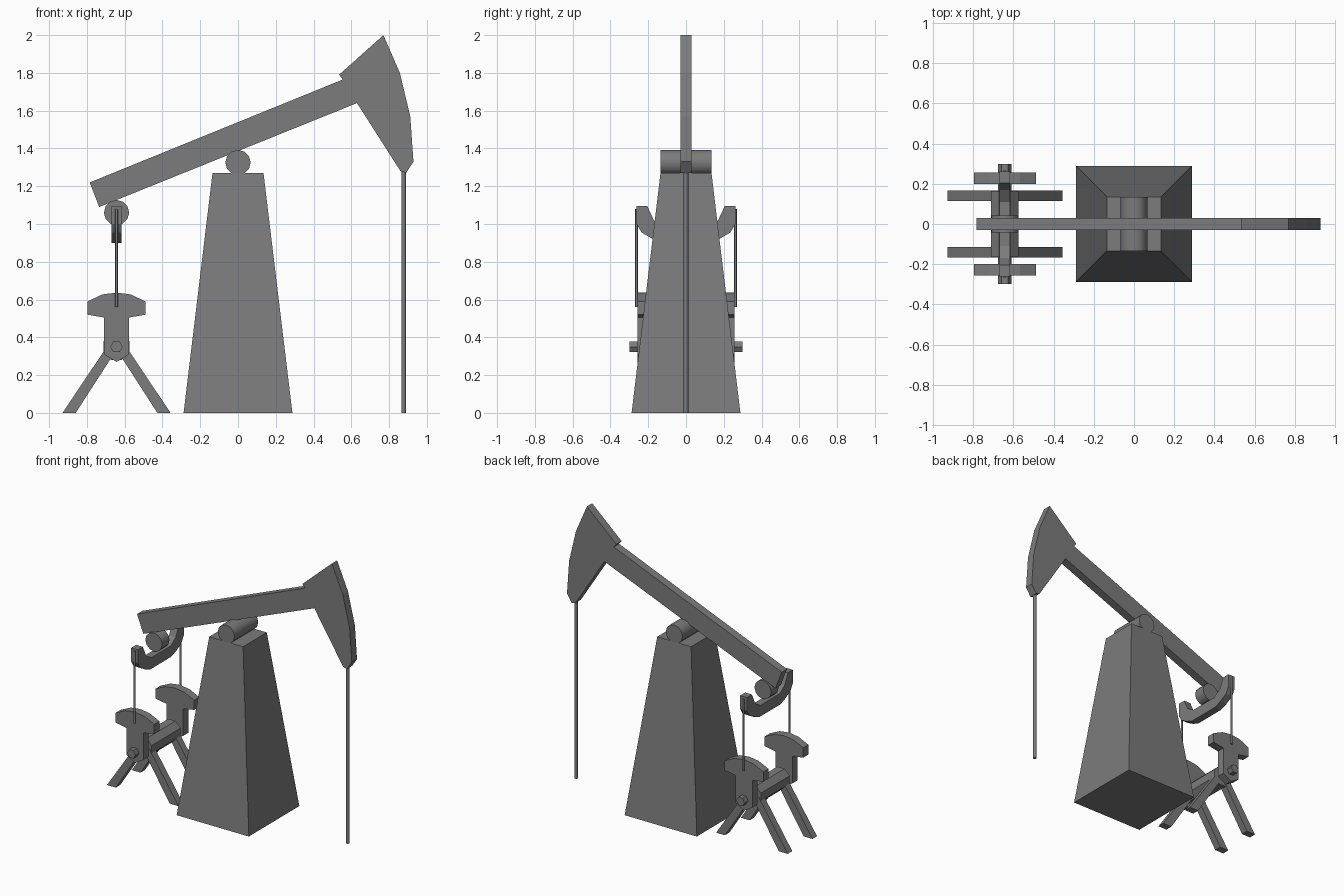
import bpy, bmesh, math
from mathutils import Vector

if "Cube" in bpy.data.objects:
    bpy.data.objects.remove(bpy.data.objects["Cube"])

CX = -0.643  # x of the crank side
dark = bpy.data.materials.new("dark_grey")
dark.diffuse_color = (0.2, 0.2, 0.2, 1)
dark.use_nodes = True
dark.node_tree.nodes["Principled BSDF"].inputs["Base Color"].default_value = dark.diffuse_color


def make_object(name, bm):
    bmesh.ops.recalc_face_normals(bm, faces=bm.faces)
    mesh = bpy.data.meshes.new(name)
    bm.to_mesh(mesh)
    bm.free()
    mesh.materials.append(dark)
    ob = bpy.data.objects.new(name, mesh)
    bpy.context.collection.objects.link(ob)
    return ob


def prism(name, points, direction):
    """Extrude a closed 3D outline along a vector."""
    bm = bmesh.new()
    face = bm.faces.new([bm.verts.new(p) for p in points])
    res = bmesh.ops.extrude_face_region(bm, geom=[face])
    verts = [v for v in res["geom"] if isinstance(v, bmesh.types.BMVert)]
    bmesh.ops.translate(bm, verts=verts, vec=Vector(direction))
    return make_object(name, bm)


def plate(name, xz, y0, y1):
    return prism(name, [(x, y0, z) for x, z in xz], (0, y1 - y0, 0))


def bar_y(name, x, z, r, half, sides, smooth=False, turn=0.0):
    angles = [2 * math.pi * (i + turn) / sides for i in range(sides)]
    ring = [(x + r * math.cos(a), z + r * math.sin(a)) for a in angles]
    ob = plate(name, ring, -half, half)
    if smooth:
        shade(ob)
    return ob


def shade(ob):
    bpy.ops.object.select_all(action='DESELECT')
    ob.select_set(True)
    bpy.context.view_layer.objects.active = ob
    bpy.ops.object.shade_smooth_by_angle(angle=math.radians(46))


def rod_z(name, x, y, z0, z1, r):
    bm = bmesh.new()
    bmesh.ops.create_cone(bm, cap_ends=True, segments=8, radius1=r, radius2=r, depth=z1 - z0)
    bmesh.ops.translate(bm, verts=bm.verts, vec=(x, y, (z0 + z1) / 2))
    shade(make_object(name, bm))


# Tapered tower
bm = bmesh.new()
bmesh.ops.create_cube(bm, size=1)
for v in bm.verts:
    h = 0.135 if v.co.z > 0 else 0.288
    v.co = (math.copysign(h, v.co.x), math.copysign(h, v.co.y), 1.27 if v.co.z > 0 else 0)
make_object("tower", bm)

# Pivots
bar_y("tower_pivot", 0, 1.325, 0.067, 0.135, 12, True)
bar_y("tail_bearing", CX, 1.06, 0.067, 0.042, 12, True)

# Walking beam and curved head in one plate
plate("beam_and_head", [
    (-0.785, 1.22), (-0.735, 1.09), (0.63, 1.64), (0.86, 1.28), (0.89, 1.27), (0.929, 1.33),
    (0.912, 1.57), (0.857, 1.80), (0.77, 2.0), (0.535, 1.79), (0.555, 1.765)], -0.03, 0.03)
rod_z("well_rod", 0.877, 0, 0, 1.29, 0.012)

# Yoke hung under the tail bearing
half = [(0.12, 0.90), (0.175, 0.92), (0.235, 0.955), (0.262, 1.0), (0.262, 1.095),
        (0.205, 1.095), (0.17, 1.02), (0.11, 0.98)]
bottom, top = half[:5], half[5:]
outline = bottom + top + [(-y, z) for y, z in reversed(bottom + top)]
prism("yoke", [(CX - 0.027, y, z) for y, z in outline], (0.054, 0, 0))

# Gear hub and crank shaft
bar_y("gear_hub", CX, 0.35, 0.075, 0.165, 8, turn=0.5)
bar_y("crank_shaft", CX, 0.35, 0.033, 0.298, 6)

# Crank weights, connecting rods and legs on both sides
crank = [(0.154, 0.59), (0.154, 0.52), (0.067, 0.505), (0.067, 0.31)]
arc = [(0, 0.637), (0.075, 0.627)]
right = arc + crank + [(0, 0.27)]
crank_xz = [(CX + x, z) for x, z in right] + [(CX - x, z) for x, z in reversed(right[1:-1])]
leg = [(0.286, 0), (0.216, 0), (0, 0.335), (0, 0.37), (0.055, 0.345)]
for side, s in (("front", -1), ("back", 1)):
    plate(side + "_crank_weight", crank_xz, s * 0.198, s * 0.257)
    rod_z(side + "_connecting_rod", CX, s * 0.262, 0.56, 1.08, 0.007)
    for end, e in (("left", -1), ("right", 1)):
        plate(f"{side}_{end}_leg", [(CX + e * x, z) for x, z in leg], s * 0.115, s * 0.167)
